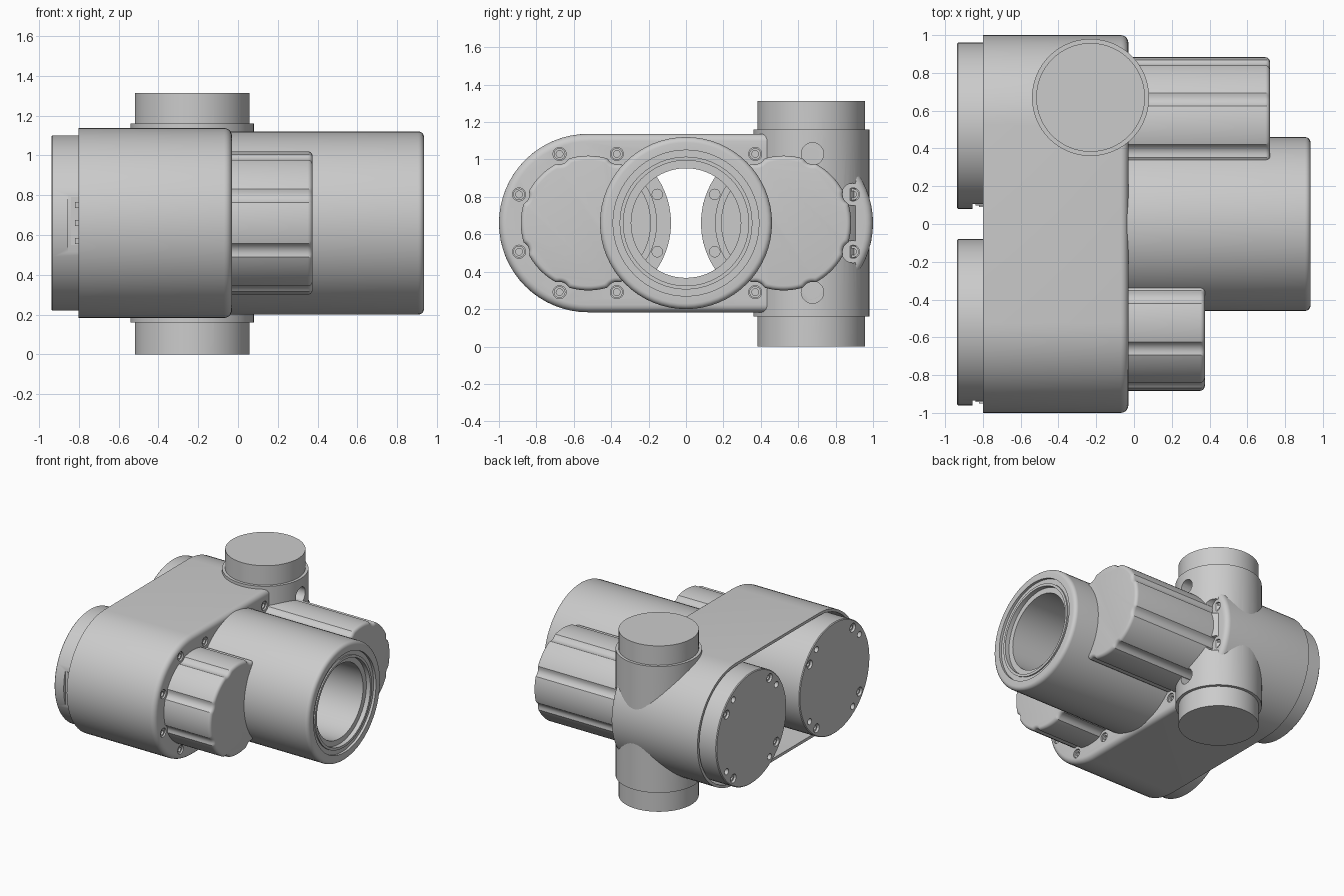
import bpy, bmesh
from math import sin, cos, pi, sqrt, radians

if "Cube" in bpy.data.objects:
    bpy.data.objects.remove(bpy.data.objects["Cube"])

CZ, CY = 0.66, 0.523            # axis height, lobe centre offset
BOLT_R = 0.40                   # bolt circle radius


def circle(r, n=64):
    return [(r * cos(2 * pi * i / n), r * sin(2 * pi * i / n)) for i in range(n)]


def small_circle(r):
    return circle(r, 20)


def stadium(r, n=32):
    pts = [(CY + r * cos(a), r * sin(a)) for a in (-pi / 2 + pi * i / n for i in range(n + 1))]
    return pts + [(-y, -z) for y, z in pts]


def fluted(r, n=240):
    # circle with eight scalloped bolt grooves
    d, pts = 0.36 - r, []
    for i in range(n):
        a = 2 * pi * i / n
        delta = (a % (pi / 4)) - pi / 8
        g = (0.055 + d) ** 2 - (BOLT_R * sin(delta)) ** 2
        rr = min(r, BOLT_R * cos(delta) - sqrt(g)) if g > 0 else r
        pts.append((rr * cos(a), rr * sin(a)))
    return pts


def loft(name, sections, profile=circle, at=(0, 0), axis='X', closed=False):
    # skin sections (position, radius) along an axis
    bm = bmesh.new()
    rings = []
    for t, r in sections:
        ring = []
        for a, b in profile(r):
            u, v = at[0] + a, at[1] + b
            ring.append(bm.verts.new((t, u, v) if axis == 'X' else (u, v, t)))
        rings.append(ring)
    pairs = list(zip(rings, rings[1:]))
    if closed:
        pairs.append((rings[-1], rings[0]))
    else:
        bm.faces.new(rings[0])
        bm.faces.new(rings[-1])
    for p, q in pairs:
        for i in range(len(p)):
            j = (i + 1) % len(p)
            bm.faces.new((p[i], p[j], q[j], q[i]))
    bmesh.ops.recalc_face_normals(bm, faces=bm.faces)
    me = bpy.data.meshes.new(name)
    bm.to_mesh(me)
    bm.free()
    ob = bpy.data.objects.new(name, me)
    bpy.context.collection.objects.link(ob)
    return ob


def box(name, lo, hi):
    bpy.ops.mesh.primitive_cube_add(size=1, location=[(a + b) / 2 for a, b in zip(lo, hi)])
    ob = bpy.context.object
    ob.name = name
    ob.scale = [b - a for a, b in zip(lo, hi)]
    return ob


def rounded(x0, x1, r, f):
    # straight section ending in a quarter-round edge
    return [(x0, r)] + [(x1 - f + f * sin(a), r - f + f * cos(a))
                        for a in (pi / 2 * i / 5 for i in range(6))]


def select(ob):
    bpy.ops.object.select_all(action='DESELECT')
    ob.select_set(True)
    bpy.context.view_layer.objects.active = ob


def cut(ob, cutters):
    select(ob)
    for c in cutters:
        m = ob.modifiers.new("cut", 'BOOLEAN')
        m.operation, m.solver, m.object = 'DIFFERENCE', 'EXACT', c
        bpy.ops.object.modifier_apply(modifier=m.name)


def ring_points(side):
    return [(side * CY + BOLT_R * cos(a), CZ + BOLT_R * sin(a))
            for a in (pi / 8 + pi / 4 * k for k in range(8))]


# cutters
cavity = loft("cutter_cavity", [(-0.9, 0.455), (-0.12, 0.455)], stadium, (0, CZ))
core = loft("cutter_core", [(-0.3, 0.38), (1.1, 0.38)], circle, (0, CZ))
helpers = [cavity, core]

# hollow main housing, open at the back
body = loft("main_housing", rounded(-0.80, -0.03, 0.477, 0.04), stadium, (0, CZ))
cut(body, [cavity, core])

# cross boss and the shaft passing through it
boss = loft("cross_boss", [(0.16, 0.31), (1.16, 0.31)], circle, (-0.23, 0.67), 'Z')
shaft = loft("cross_shaft", [(0, 0.288), (1.313, 0.288)], circle, (-0.23, 0.67), 'Z')
cut(boss, [cavity])
cut(shaft, [cavity])

# fluted motor covers on the front face
for side, end, label in ((-1, 0.375, "short"), (1, 0.72, "long")):
    cover = loft(label + "_fluted_cover", rounded(-0.08, end, 0.36, 0.025), fluted, (side * CY, CZ))
    cut(cover, [core])

# cover screws in counterbores, with clearance through the boss
for side in (-1, 1):
    for y, z in ring_points(side):
        if abs(y) < 0.3:
            continue
        hole = loft("cutter_hole", [(-0.07, 0.035), (0.2, 0.035)], small_circle, (y, z))
        helpers.append(hole)
        cut(body, [hole])
        if side > 0:
            clear = loft("cutter_clear", [(-0.03, 0.06), (0.2, 0.06)], small_circle, (y, z))
            helpers.append(clear)
            cut(boss, [hole, clear])
            cut(shaft, [clear])
        loft("cover_screw", [(-0.075, 0.031), (-0.04, 0.031), (-0.04, 0.018), (-0.055, 0.018)],
             small_circle, (y, z))

# central tube with stepped mouth
loft("central_tube", rounded(-0.10, 0.935, 0.46, 0.03) +
     [(0.935, 0.39), (0.915, 0.39), (0.915, 0.355), (0.925, 0.355), (0.925, 0.335),
      (0.89, 0.335), (0.89, 0.293), (-0.10, 0.293)], circle, (0, CZ), closed=True)

# motors in the housing: back discs with screws, side connector
for side in (-1, 1):
    yc = side * CY - side * 0.003
    motor = loft("motor", [(-0.938, 0.434), (-0.932, 0.44), (-0.20, 0.44), (-0.20, 0.365),
                           (-0.17, 0.365), (-0.17, 0.33), (-0.20, 0.33)], circle, (yc, CZ))
    holes = []
    for k in range(4):
        for da, r in ((-9, 0.034), (9, 0.024)):
            a = radians(45 + 90 * k + da)
            p = (yc + 0.385 * cos(a), CZ + 0.385 * sin(a))
            holes.append(loft("cutter_back", [(-1, r), (-0.90, r)], small_circle, p))
            if r > 0.03:
                loft("back_screw", [(-0.89, 0.029), (-0.922, 0.029), (-0.922, 0.016), (-0.91, 0.016)],
                     small_circle, p)
    for y, z in ring_points(side):
        if abs(y) < 0.3:
            holes.append(loft("cutter_inner", [(-0.23, 0.028), (-0.1, 0.028)], small_circle, (y, z)))
    holes.append(box("cutter_slot", (-0.855, yc - 0.5, 0.50), (-0.74, yc - 0.415, 0.82)))
    cut(motor, holes)
    helpers += holes
    box("connector_base", (-0.84, yc - 0.422, 0.55), (-0.76, yc - 0.40, 0.79))
    for z in (0.57, 0.66, 0.75):
        box("connector_pin", (-0.82, yc - 0.43, z - 0.015), (-0.77, yc - 0.41, z + 0.015))

# tidy up and shade
for h in helpers:
    bpy.data.objects.remove(h, do_unlink=True)
for ob in list(bpy.context.scene.objects):
    select(ob)
    bpy.ops.object.shade_smooth_by_angle(angle=radians(32))
